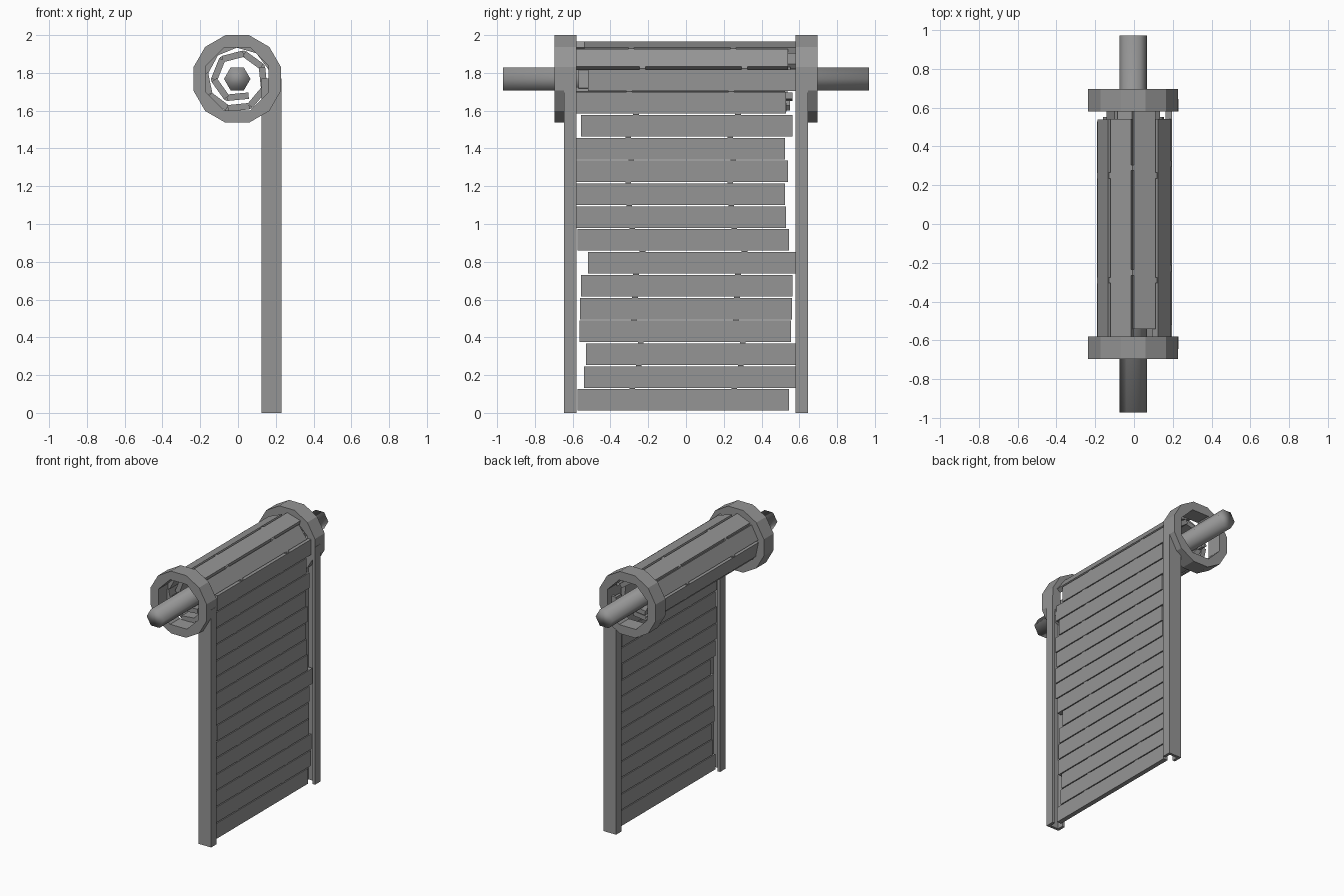
import bpy, bmesh, math, random
from mathutils import Vector, Matrix

if "Cube" in bpy.data.objects:
    bpy.data.objects.remove(bpy.data.objects["Cube"])

random.seed(4)
CX, CZ = -0.004, 1.768            # roll centre
SLAT_X, PITCH = 0.178, 0.121
SLAT_LEN, SLAT_H, SLAT_T = 1.12, 0.114, 0.034

metal = bpy.data.materials.new("grey metal")
metal.diffuse_color = (0.3, 0.3, 0.3, 1)
metal.use_nodes = True
metal.node_tree.nodes["Principled BSDF"].inputs["Base Color"].default_value = metal.diffuse_color


def finish(name, bm):
    bmesh.ops.recalc_face_normals(bm, faces=bm.faces)
    me = bpy.data.meshes.new(name)
    bm.to_mesh(me)
    bm.free()
    me.materials.append(metal)
    ob = bpy.data.objects.new(name, me)
    bpy.context.collection.objects.link(ob)
    return ob


def loop(bm, pts):
    vs = [bm.verts.new(p) for p in pts]
    return [bm.edges.new((vs[i], vs[i - 1])) for i in range(len(vs))]


def polygon(n, r, y, start):
    return [(CX + r * math.cos(start + i * math.tau / n), y,
             CZ + r * math.sin(start + i * math.tau / n)) for i in range(n)]


def extrude(bm, vec):
    res = bmesh.ops.extrude_face_region(bm, geom=bm.faces[:])
    moved = [g for g in res["geom"] if isinstance(g, bmesh.types.BMVert)]
    bmesh.ops.translate(bm, verts=moved, vec=vec)


# Axle: six-sided bar through the roll
bm = bmesh.new()
bm.faces.new([bm.verts.new(p) for p in polygon(6, 0.07, -0.97, 0)])
extrude(bm, (0, 1.94, 0))
axle = finish("axle", bm)
for p in axle.data.polygons:
    p.use_smooth = True

for side, label in ((-1, "front"), (1, "back")):
    # End ring: twelve-sided rim with an eight-sided hole
    bm = bmesh.new()
    edges = loop(bm, polygon(12, 0.24, side * 0.58, math.pi / 12))
    edges += loop(bm, polygon(8, 0.18, side * 0.58, math.pi / 8))
    bmesh.ops.triangle_fill(bm, use_beauty=True, edges=edges)
    extrude(bm, (0, side * 0.115, 0))
    finish(label + "_end_ring", bm)

    # Guide rail: channel open toward the slats
    bm = bmesh.new()
    profile = [(0.125, 0.645), (0.23, 0.645), (0.23, 0.58), (0.21, 0.58),
               (0.21, 0.625), (0.145, 0.625), (0.145, 0.58), (0.125, 0.58)]
    bm.faces.new([bm.verts.new((x, side * y, 0)) for x, y in profile])
    extrude(bm, (0, 0, 1.77))
    finish(label + "_guide_rail", bm)

# Curtain path: straight drop, then a spiral winding inward
joints = [Vector((SLAT_X, 0, 0.008 + PITCH * i)) for i in range(15)]
start = joints[-1] - Vector((CX, 0, CZ))
a0, r0, r1 = math.atan2(start.z, start.x), start.length, 0.108
span = math.radians(660)
angle = 0.0
while angle < span:
    r = r0 + (r1 - r0) * (angle / span) ** 1.2
    angle += 2 * math.asin(PITCH / 2 / r)
    r = r0 + (r1 - r0) * min(1, angle / span) ** 1.2
    joints.append(Vector((CX + r * math.cos(a0 + angle), 0,
                          CZ + r * math.sin(a0 + angle))))

# Sideways shift of each slat
shifts = [-.015, .02, .03, -.005, 0, .005, .04, -.015, -.03, -.035,
          -.02, -.035, .005, -.03, .04, -.02, .02, -.02]

slats, links = bmesh.new(), bmesh.new()
for i in range(len(joints) - 1):
    a, b = joints[i], joints[i + 1]
    shift = shifts[i] if i < len(shifts) else random.uniform(-.04, .04)
    along = (b - a).normalized()
    normal = Vector((0, 1, 0)).cross(along)
    rot = Matrix((normal, Vector((0, 1, 0)), along)).transposed().to_4x4()
    mid = (a + b) / 2 + Vector((0, shift, 0))
    # Slat
    bmesh.ops.create_cube(slats, size=1, matrix=Matrix.Translation(mid) @ rot @
                          Matrix.Diagonal((SLAT_T, SLAT_LEN, SLAT_H, 1)))
    # Pair of hinge links on the joint above the slat
    if i < len(joints) - 2:
        for s in (-0.27, 0.27):
            bmesh.ops.create_cone(
                links, cap_ends=True, segments=8, radius1=0.016, radius2=0.016,
                depth=0.03, matrix=Matrix.Translation(b + Vector((0, shift + s, 0)))
                @ Matrix.Rotation(math.pi / 2, 4, 'X'))
finish("shutter_slats", slats)
finish("hinge_links", links)
